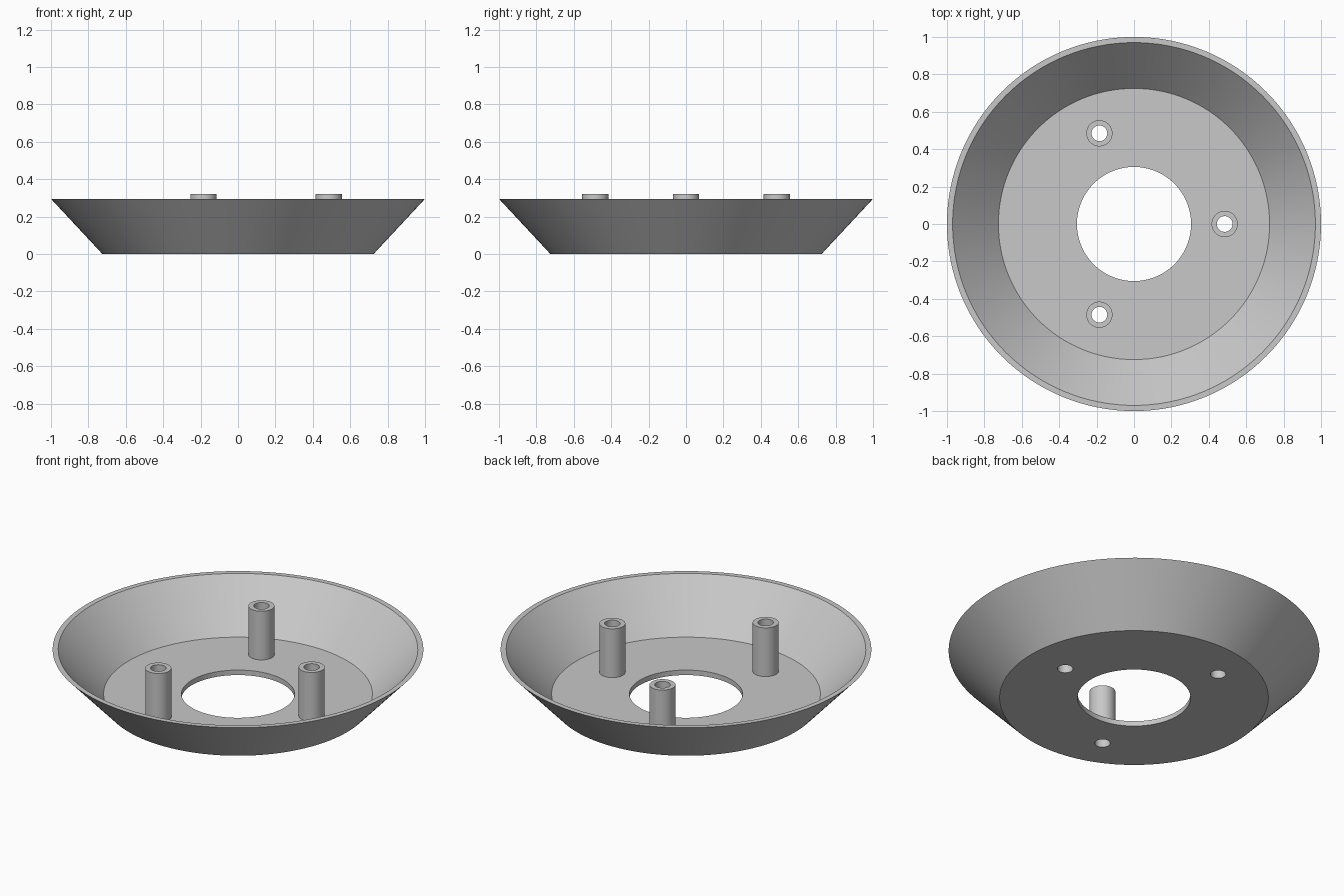
import bpy, math

if "Cube" in bpy.data.objects:
    bpy.data.objects.remove(bpy.data.objects["Cube"])

grey = bpy.data.materials.new("light_grey")
grey.diffuse_color = (0.58, 0.58, 0.58, 1)
grey.use_nodes = True
grey.node_tree.nodes["Principled BSDF"].inputs["Base Color"].default_value = grey.diffuse_color
POSTS = [(0.485, 0), (-0.185, 0.485), (-0.185, -0.485)]


def lathe(name, profile, segments, location=(0, 0, 0)):
    """Revolve a closed (radius, z) profile, listed counter-clockwise."""
    n = len(profile)
    verts = [(r * math.cos(a), r * math.sin(a), z)
             for a in (math.tau * i / segments for i in range(segments))
             for r, z in profile]
    faces = [(i * n + j, (i + 1) % segments * n + j,
              (i + 1) % segments * n + (j + 1) % n, i * n + (j + 1) % n)
             for i in range(segments) for j in range(n)]
    mesh = bpy.data.meshes.new(name)
    mesh.from_pydata(verts, [], faces)
    mesh.materials.append(grey)
    obj = bpy.data.objects.new(name, mesh)
    obj.location = location
    bpy.context.collection.objects.link(obj)
    return obj


def smooth(obj):
    bpy.ops.object.select_all(action='DESELECT')
    obj.select_set(True)
    bpy.context.view_layer.objects.active = obj
    bpy.ops.object.shade_smooth_by_angle(angle=math.radians(30))


# Flared dish with a flat floor and a central opening
dish = lathe("dish", [(0.305, 0), (0.725, 0), (1, 0.295),
                      (0.97, 0.295), (0.725, 0.03), (0.305, 0.03)], 128)

# Screw holes through the floor
for x, y in POSTS:
    bpy.ops.mesh.primitive_cylinder_add(vertices=48, radius=0.042, depth=0.2,
                                        location=(x, y, 0))
    cutter = bpy.context.object
    cutter.name = "hole_cutter"
    cutter.hide_render = True
    cut = dish.modifiers.new("screw_hole", 'BOOLEAN')
    cut.operation = 'DIFFERENCE'
    cut.solver = 'EXACT'
    cut.object = cutter
    bpy.ops.object.select_all(action='DESELECT')
    dish.select_set(True)
    bpy.context.view_layer.objects.active = dish
    bpy.ops.object.modifier_apply(modifier=cut.name)
    bpy.data.objects.remove(cutter)
smooth(dish)

# Hollow mounting posts standing on the floor
for x, y in POSTS:
    smooth(lathe("mounting_post", [(0.042, 0.03), (0.07, 0.03),
                                   (0.07, 0.32), (0.042, 0.32)], 48, (x, y, 0)))
